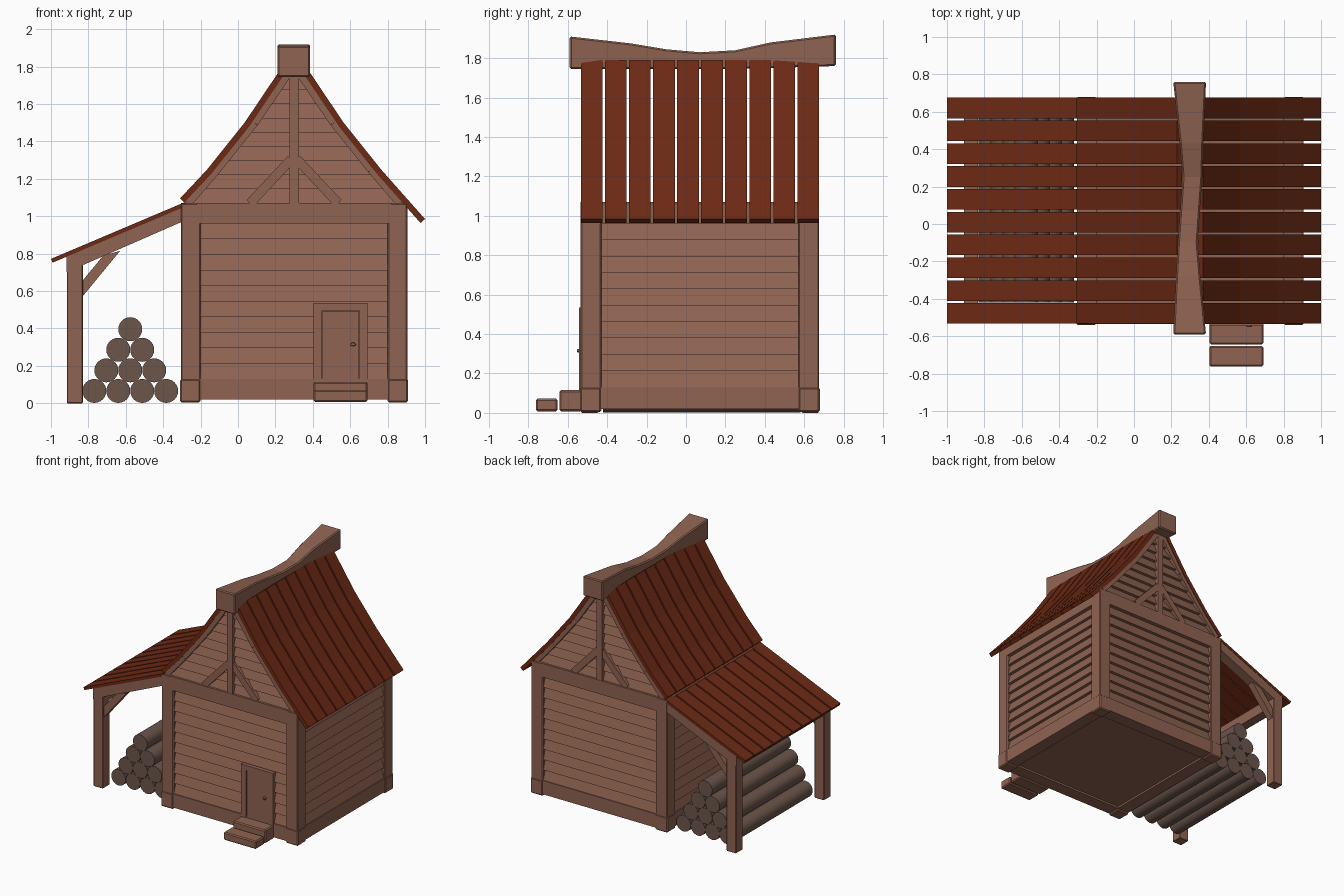
import bpy, bmesh, math
from mathutils import Vector

cube = bpy.data.objects.get("Cube")
if cube:
    bpy.data.objects.remove(cube, do_unlink=True)


def material(name, rgb):
    m = bpy.data.materials.new(name)
    m.use_nodes = True
    m.diffuse_color = (*rgb, 1)
    bsdf = m.node_tree.nodes["Principled BSDF"]
    bsdf.inputs["Base Color"].default_value = (*rgb, 1)
    bsdf.inputs["Roughness"].default_value = 0.8
    return m


WOOD = material("brown wood", (0.275, 0.125, 0.083))
ROOF = material("dark red roof", (0.150, 0.022, 0.007))
LOG = material("grey brown log", (0.150, 0.092, 0.070))

CX, CY, HALF = 0.30, 0.07, 0.605      # house centre and half width


def build(name, solids, mat, bevel=0.0):
    """One object from lofted solids, each a list of matching rings."""
    bm = bmesh.new()
    for rings in solids:
        rows = [[bm.verts.new(p) for p in ring] for ring in rings]
        n = len(rows[0])
        for a, b in zip(rows, rows[1:]):
            for i in range(n):
                j = (i + 1) % n
                bm.faces.new((a[i], a[j], b[j], b[i]))
        bm.faces.new(rows[0][::-1])
        bm.faces.new(rows[-1])
    bmesh.ops.recalc_face_normals(bm, faces=bm.faces)
    me = bpy.data.meshes.new(name)
    bm.to_mesh(me)
    bm.free()
    me.materials.append(mat)
    ob = bpy.data.objects.new(name, me)
    bpy.context.collection.objects.link(ob)
    if bevel:
        mod = ob.modifiers.new("soft edges", "BEVEL")
        mod.width = bevel
        mod.segments = 1
    return ob


def box(x0, x1, y0, y1, z0, z1):
    return [[(x0, y0, z), (x1, y0, z), (x1, y1, z), (x0, y1, z)] for z in (z0, z1)]


def prism(pts, y0, y1):
    """Side outline in x, z pulled along y."""
    return [[(x, y, z) for x, z in pts] for y in (y0, y1)]


def turn(solid, k):
    """Take a solid in wall space (along, outward, up) to wall k; 0 is the front."""
    c, s = round(math.cos(k * math.pi / 2)), round(math.sin(k * math.pi / 2))
    return [[(CX + u * c + d * s, CY + u * s - d * c, z) for u, d, z in ring] for ring in solid]


def strip(a, b, width, d0, d1):
    """Flat timber on a wall from point a to b, both (along, up)."""
    a, b = Vector(a), Vector(b)
    n = Vector((a.y - b.y, b.x - a.x)).normalized() * width / 2
    return prism([tuple(a + n), tuple(b + n), tuple(b - n), tuple(a - n)], d0, d1)


# Roof outer curve as (distance from ridge, height)
CURVE = [(0.07, 1.79), (0.265, 1.50), (0.465, 1.25), (0.70, 0.985)]


def roof_half(z):
    for (w0, z0), (w1, z1) in zip(CURVE, CURVE[1:]):
        if z >= z1:
            return w0 + (w1 - w0) * (z0 - z) / (z0 - z1)
    return CURVE[-1][0]


def clapboards(z0, z1, rows, width, out):
    """Overlapping boards, each leaning out at its foot."""
    step = (z1 - z0) / rows
    result = []
    for i in range(rows):
        a = z0 + i * step
        b = a + step
        result.append([[(-width(z), 0.53, z), (width(z), 0.53, z), (width(z), d, z), (-width(z), d, z)]
                       for z, d in ((a, out), (b, out - 0.025))])
    return result


# Floor and four framed walls
build("floor", [box(CX - 0.56, CX + 0.56, CY - 0.56, CY + 0.56, 0.035, 0.07)], WOOD)
sides = ["front", "left", "back", "right"]
for k, side in enumerate(sides):
    boards = clapboards(0.13, 0.96, 10, lambda z: 0.52, 0.598)
    build(side + "_siding", [turn(b, k) for b in boards], WOOD)
    beams = [box(-0.52, 0.52, 0.50, HALF, 0.02, 0.13), box(-0.52, 0.52, 0.50, HALF, 0.96, 1.07)]
    build(side + "_beams", [turn(b, k) for b in beams], WOOD)
    post = [box(0.50, HALF, 0.50, HALF, 0.12, 1.07)]
    build(side + "_corner_post", [turn(b, k) for b in post], WOOD, 0.006)
    foot = [box(0.50, HALF + 0.004, 0.50, HALF + 0.004, 0.005, 0.13)]
    build(side + "_corner_foot", [turn(b, k) for b in foot], WOOD, 0.008)

# Gables with centre post, braces and curved edge timbers
for k in (0, 2):
    side = sides[k]
    boards = clapboards(1.07, 1.75, 9, lambda z: max(roof_half(z) - 0.038, 0.02), 0.588)
    build(side + "_gable_siding", [turn(b, k) for b in boards], WOOD)
    frame = [strip((0, 1.06), (0, 1.77), 0.05, 0.54, 0.603)]
    for s in (-1, 1):
        frame.append(strip((s * 0.015, 1.305), (s * 0.235, 1.07), 0.05, 0.54, 0.600))
        inner = [(w - 0.052, z) for w, z in [(0.085, 1.765)] + CURVE[1:3] + [(0.62, 1.07)]]
        for a, b in zip(inner, inner[1:]):
            frame.append(strip((s * a[0], a[1]), (s * b[0], b[1]), 0.045, 0.54, 0.601))
    build(side + "_gable_frame", [turn(b, k) for b in frame], WOOD)


# Roof planks
def plank_outline(points, thick):
    """Thicken a line downwards, along averaged normals."""
    pts = [Vector(p) for p in points]
    under = []
    for i, p in enumerate(pts):
        t = (pts[min(i + 1, len(pts) - 1)] - pts[max(i - 1, 0)]).normalized()
        n = Vector((t.y, -t.x))
        if n.y > 0:
            n = -n
        under.append(p + n * thick)
    return [tuple(p) for p in pts + under[::-1]]


right_line = [(CX + w, z) for w, z in CURVE]
left_line = [(CX - w, z) for w, z in CURVE[:3] + [(0.61, 1.095)]]
lean_line = [(-0.285, 1.075), (-1.0, 0.772)]
PLANKS, Y0, Y1 = 10, -0.533, 0.675
pitch = (Y1 - Y0 + 0.012) / PLANKS
for name, line, thick in (("left_roof_planks", right_line, 0.032),
                          ("right_roof_planks", left_line, 0.032),
                          ("lean_to_planks", lean_line, 0.022)):
    outline = plank_outline(line, thick)
    planks = [prism(outline, Y0 + i * pitch, Y0 + (i + 1) * pitch - 0.012) for i in range(PLANKS)]
    build(name, planks, ROOF)

# Sagging ridge beam: y, left x, right x, bottom, top
ridge = [(-0.59, 0.21, 0.385, 1.745, 1.91), (-0.28, 0.225, 0.355, 1.745, 1.875),
         (-0.10, 0.235, 0.34, 1.745, 1.845), (0.07, 0.247, 0.352, 1.745, 1.83),
         (0.25, 0.26, 0.365, 1.745, 1.84), (0.43, 0.245, 0.37, 1.75, 1.88),
         (0.76, 0.21, 0.385, 1.76, 1.92)]
build("ridge_beam", [[[(a, y, b), (c, y, b), (c, y, t), (a, y, t)] for y, a, c, b, t in ridge]], WOOD, 0.008)

# Lean-to frame
for side, y0, y1 in (("front", -0.53, -0.445), ("back", 0.587, 0.672)):
    build(side + "_lean_to_post", [box(-0.915, -0.83, y0, y1, 0, 0.75)], WOOD, 0.004)
    build(side + "_lean_to_rafter",
          [prism([(-0.918, 0.70), (-0.30, 0.97), (-0.30, 1.045), (-0.918, 0.783)], y0, y1)], WOOD)
    build(side + "_lean_to_brace",
          [prism([(-0.84, 0.56), (-0.63, 0.815), (-0.72, 0.79), (-0.84, 0.645)], y0 + 0.015, y1 - 0.015)], WOOD)
build("lean_to_beam", [box(-0.91, -0.835, -0.45, 0.59, 0.68, 0.765)], WOOD)

# Stacked logs
RADIUS, SIDES = 0.064, 24
logs = []
for row in range(4):
    for i in range(4 - row):
        x, z = -0.768 + 0.128 * i + 0.064 * row, 0.066 + 0.110 * row
        circle = [(x + RADIUS * math.cos(t), z + RADIUS * math.sin(t))
                  for t in (2 * math.pi * j / SIDES for j in range(SIDES))]
        logs.append(prism(circle, -0.42, 0.58))
pile = build("log_pile", logs, LOG)
bpy.ops.object.select_all(action="DESELECT")
pile.select_set(True)
bpy.context.view_layer.objects.active = pile
bpy.ops.object.shade_smooth_by_angle(angle=math.radians(40))

# Door, frame, knob and steps
build("door_frame", [box(0.405, 0.45, -0.542, -0.50, 0.11, 0.535),
                     box(0.65, 0.692, -0.542, -0.50, 0.11, 0.535),
                     box(0.45, 0.65, -0.542, -0.50, 0.497, 0.535)], WOOD)
build("door", [box(0.453, 0.647, -0.535, -0.50, 0.125, 0.494)], WOOD)
knob = [(0.615 + 0.016 * math.cos(t), 0.315 + 0.010 * math.sin(t))
        for t in (math.pi * j / 5 for j in range(10))]
build("door_knob", [prism(knob, -0.552, -0.53)], WOOD, 0.003)
build("upper_step", [box(0.403, 0.692, -0.643, -0.53, 0.008, 0.115)], WOOD, 0.008)
build("lower_step", [box(0.403, 0.692, -0.762, -0.652, 0.008, 0.072)], WOOD, 0.008)
